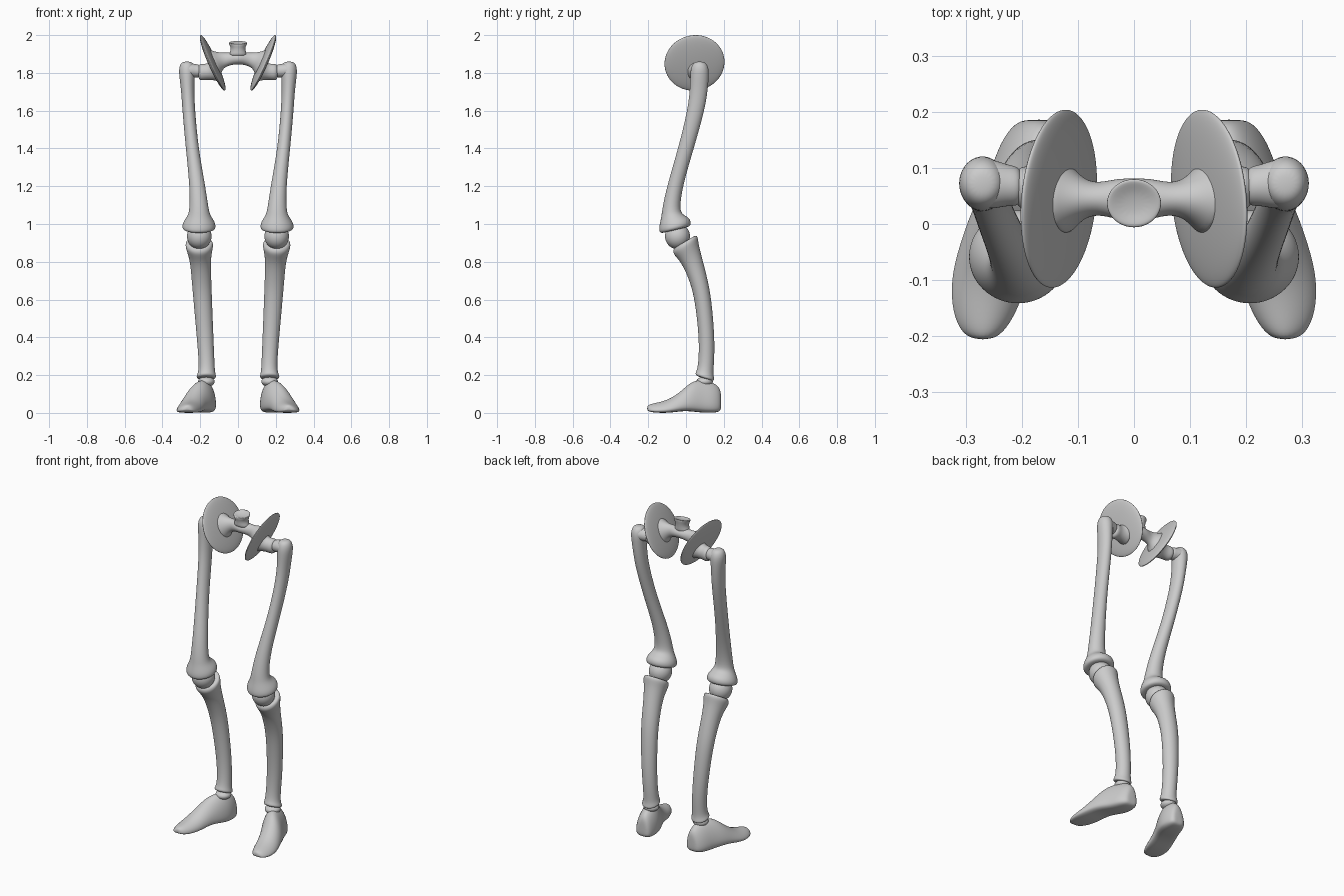
import bpy, bmesh, math
from mathutils import Vector


def finish(ob, mirror):
    if mirror:
        m = ob.modifiers.new("Mirror", 'MIRROR')
        m.use_clip = False
        m.use_mirror_merge = False
    s = ob.modifiers.new("Subsurf", 'SUBSURF')
    s.levels = s.render_levels = 2
    for p in ob.data.polygons:
        p.use_smooth = True


def skin(name, rings, mirror=True):
    """Bridge a list of point rings into a closed smooth body."""
    bm = bmesh.new()
    vr = [[bm.verts.new(p) for p in r] for r in rings]
    n = len(vr[0])
    for a, b in zip(vr, vr[1:]):
        for i in range(n):
            j = (i + 1) % n
            bm.faces.new((a[i], a[j], b[j], b[i]))
    bm.faces.new(vr[0])
    bm.faces.new(vr[-1])
    bmesh.ops.recalc_face_normals(bm, faces=bm.faces)
    me = bpy.data.meshes.new(name)
    bm.to_mesh(me)
    bm.free()
    ob = bpy.data.objects.new(name, me)
    bpy.context.collection.objects.link(ob)
    finish(ob, mirror)
    return ob


def loft(name, sections, axis='Z', mirror=True, n=16):
    """Sections: centre x, y, z, two radii, optional slope of the ring."""
    rings = []
    for s in sections:
        x, y, z, ra, rb = s[:5]
        k = s[5] if len(s) > 5 else 0
        ring = []
        for i in range(n):
            c, d = math.cos(i * math.tau / n) * ra, math.sin(i * math.tau / n) * rb
            ring.append((x + c, y + d, z + k * d) if axis == 'Z' else (x + k * d, y + c, z + d))
        rings.append(ring)
    return skin(name, rings, mirror)


def ellipsoid(name, loc, size, rot=None):
    me = bpy.data.meshes.new(name)
    bm = bmesh.new()
    bmesh.ops.create_uvsphere(bm, u_segments=24, v_segments=16, radius=1)
    for v in bm.verts:
        p = Vector(a * b for a, b in zip(v.co, size))
        v.co = (rot @ p if rot else p) + Vector(loc)
    bm.to_mesh(me)
    bm.free()
    ob = bpy.data.objects.new(name, me)
    bpy.context.collection.objects.link(ob)
    finish(ob, True)


# Hip plates
tilt = Vector((1, 0, 0)).rotation_difference(Vector((.915, .086, -.403)))
ellipsoid("hip_plate", (.134, .045, 1.853), (.02, .162, .161), tilt)

# Flared bar joining the plates
half = [(.03, 1.876, .037, .033, 0), (.065, 1.87, .028, .037, .05), (.09, 1.864, .036, .045, .25),
        (.112, 1.858, .055, .06, .4), (.132, 1.853, .075, .08, .44)]
bar = [(-x, .045, z, a, b, -k) for x, z, a, b, k in reversed(half)]
bar += [(0, .04, 1.877, .042, .033)] + [(x, .045, z, a, b, k) for x, z, a, b, k in half]
loft("pelvis_bar", bar, 'X', False)

# Spine seat on the bar
loft("spine_seat", [(0, .037, 1.885, .055, .036), (0, .037, 1.91, .042, .037), (0, .037, 1.935, .038, .039, .1),
                    (0, .037, 1.958, .052, .046, .2), (0, .037, 1.963, .047, .041, .2),
                    (0, .037, 1.953, .02, .018, .2)], 'Z', False)

# Hip socket and thigh neck
loft("hip_socket", [(.115, .055, 1.812, .065, .065, .4), (.135, .056, 1.81, .048, .05, .3),
                    (.165, .06, 1.806, .038, .042), (.19, .063, 1.804, .042, .046),
                    (.208, .065, 1.804, .036, .04), (.212, .065, 1.804, .015, .015)], 'X')
loft("thigh_neck", [(.2, .066, 1.81, .02, .02), (.204, .067, 1.81, .036, .035), (.225, .069, 1.811, .037, .036),
                    (.25, .071, 1.813, .045, .04), (.28, .073, 1.816, .046, .037),
                    (.303, .073, 1.818, .033, .025), (.309, .073, 1.818, .012, .01)], 'X')

# Thigh bone with flared lower end
loft("thigh_bone", [
    (.27, .072, 1.86, .015, .015), (.27, .072, 1.852, .034, .036), (.27, .073, 1.82, .045, .05),
    (.27, .071, 1.77, .04, .05), (.266, .067, 1.7, .035, .048), (.261, .053, 1.6, .034, .046),
    (.243, 0, 1.4, .034, .042), (.214, -.06, 1.2, .042, .042), (.206, -.08, 1.08, .051, .047),
    (.206, -.075, 1.045, .06, .056, .1), (.206, -.062, 1.015, .083, .08, .25),
    (.207, -.058, .988, .092, .087, .25), (.207, -.056, .966, .085, .08, .25),
    (.207, -.05, .972, .035, .035, .2)])

# Knee ball
ellipsoid("knee_ball", (.205, -.045, .935), (.066, .067, .068))

# Shin bone with cupped top and ankle flange
loft("shin_bone", [
    (.205, -.01, .9, .035, .03, .6), (.205, -.006, .91, .068, .06, .6), (.205, -.003, .888, .077, .068, .6),
    (.204, .006, .858, .068, .062, .5), (.199, .034, .8, .055, .054, .25), (.193, .068, .7, .053, .048, .1),
    (.187, .091, .6, .05, .045), (.174, .111, .4, .045, .042), (.166, .108, .27, .042, .042),
    (.166, .1, .213, .045, .044, -.2), (.168, .1, .195, .054, .052, -.3),
    (.168, .1, .182, .05, .048, -.3), (.168, .1, .182, .02, .02, -.3)])
ellipsoid("ankle_ball", (.168, .098, .165), (.045, .045, .027))

# Foot: y, centre x, half width, bottom, top
foot = [(.186, .17, .02, .03, .09), (.181, .17, .043, .006, .135), (.145, .178, .062, 0, .162),
        (.09, .186, .072, 0, .178), (.03, .213, .075, .008, .17), (-.02, .236, .07, .01, .12),
        (-.085, .255, .071, 0, .073), (-.145, .265, .062, 0, .056), (-.19, .27, .042, .004, .047),
        (-.206, .27, .018, .014, .037)]
rings = []
for y, cx, w, zb, zt in foot:
    base, ring = zb + (zt - zb) * .28, []
    for i in range(20):
        c, s = math.cos(i * math.tau / 20), math.sin(i * math.tau / 20)
        if s >= 0:
            ring.append((cx + w * c * (1 - .15 * s) - .12 * w * s, y, base + (zt - base) * s))
        else:
            ring.append((cx + w * math.copysign(abs(c) ** .6, c), y, base - (base - zb) * abs(s) ** .6))
    rings.append(ring)
skin("foot", rings)
